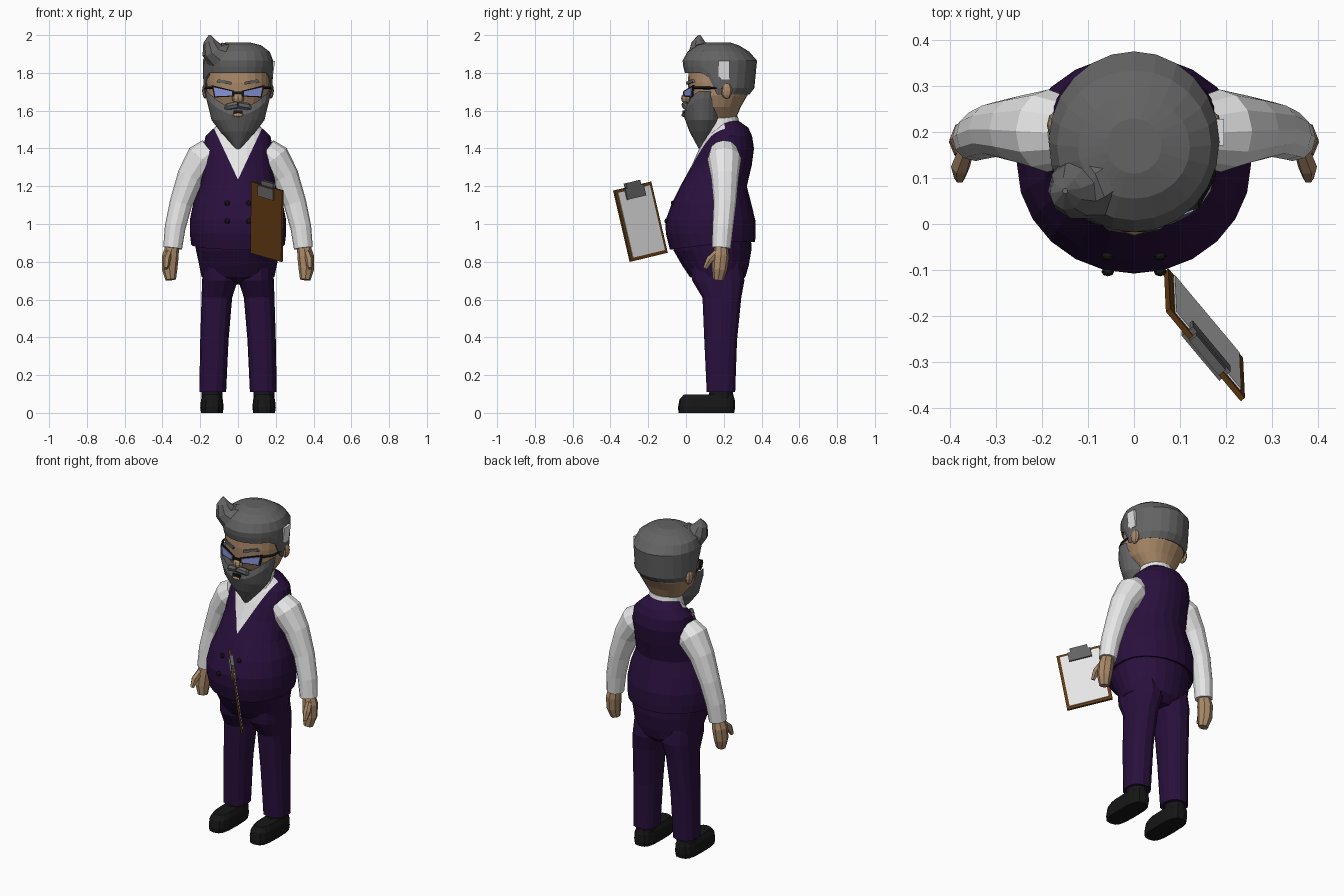
import bpy, bmesh, math
from mathutils import Vector, Matrix

if "Cube" in bpy.data.objects:
    bpy.data.objects.remove(bpy.data.objects["Cube"])


def mat(name, *rgb):
    m = bpy.data.materials.new(name)
    m.diffuse_color = (*rgb, 1)
    m.use_nodes = True
    m.node_tree.nodes["Principled BSDF"].inputs["Base Color"].default_value = m.diffuse_color
    return m


PURPLE = mat("dark purple cloth", .022, .005, .046)
WHITE = mat("white", .80, .80, .80)
SKIN = mat("tan skin", .40, .25, .14)
GREY = mat("grey hair", .125, .125, .125)
BLACK = mat("black", .008, .008, .008)
BROWN = mat("brown board", .12, .042, .006)
LENS = mat("blue lens", .25, .30, .68)


def finish(name, bm, *mats):
    bmesh.ops.recalc_face_normals(bm, faces=bm.faces)
    me = bpy.data.meshes.new(name)
    bm.to_mesh(me)
    bm.free()
    for m in mats:
        me.materials.append(m)
    ob = bpy.data.objects.new(name, me)
    bpy.context.collection.objects.link(ob)
    return ob


def skin_rings(bm, rings, caps=(True, True)):
    rows = [[bm.verts.new(p) for p in r] for r in rings]
    n = len(rows[0])
    for a, b in zip(rows, rows[1:]):
        for i in range(n):
            bm.faces.new((a[i], a[(i + 1) % n], b[(i + 1) % n], b[i]))
    for cap, row in zip(caps, (rows[0], rows[-1])):
        if cap:
            bm.faces.new(row)


def loft(rings, n=20, cx=0, power=2, caps=(True, True)):
    """Stack of rings: (z or z(x, y), half width, front y, back y[, x centre])."""
    bm = bmesh.new()
    out = []
    for z, hx, yf, yb, *c in rings:
        x0 = c[0] if c else cx
        row = []
        for i in range(n):
            a = 2 * math.pi * i / n
            s, t = math.cos(a), math.sin(a)
            x = x0 + hx * math.copysign(abs(s) ** (2 / power), s)
            y = (yf + yb) / 2 + (yb - yf) / 2 * math.copysign(abs(t) ** (2 / power), t)
            row.append((x, y, z(x, y) if callable(z) else z))
        out.append(row)
    skin_rings(bm, out, caps)
    return bm


def tube(path, n=10):
    """Round tube through (x, y, z, radius) stations."""
    bm = bmesh.new()
    pts = [Vector(p[:3]) for p in path]
    out = []
    for i, p in enumerate(pts):
        d = (pts[min(i + 1, len(pts) - 1)] - pts[max(i - 1, 0)]).normalized()
        u = d.cross(Vector((0, 1, 0.01))).normalized()
        v = d.cross(u)
        out.append([p + path[i][3] * (u * math.cos(2 * math.pi * k / n) + v * math.sin(2 * math.pi * k / n))
                    for k in range(n)])
    skin_rings(bm, out)
    return bm


def box(size, matrix):
    bm = bmesh.new()
    bmesh.ops.create_cube(bm, size=1, matrix=matrix @ Matrix.Diagonal((*size, 1)))
    return bm


def ball(loc, size, u=12, v=8):
    bm = bmesh.new()
    bmesh.ops.create_uvsphere(bm, u_segments=u, v_segments=v, radius=1,
                              matrix=Matrix.Translation(loc) @ Matrix.Diagonal((*size, 1)))
    return bm


def plate(pts, depth):
    bm = bmesh.new()
    skin_rings(bm, [pts, [(x, y + depth, z) for x, y, z in pts]])
    return bm


# Vest with a V opening cut in and painted as shirt
def hem(x, y):
    return .905 - .04 * max(0, (.25 - y) / .33)


vest = loft([(lambda x, y: hem(x, y) + .01, .22, -.055, .34), (hem, .248, -.085, .366),
             (.95, .255, -.107, .368), (1.02, .255, -.108, .367), (1.11, .237, -.075, .345),
             (1.2, .2, -.03, .322), (1.31, .185, .03, .348), (1.4, .185, .07, .36),
             (1.465, .172, .105, .35), (1.51, .125, .135, .33), (1.545, .085, .15, .28)], n=24)
for s in (-1, 1):
    bmesh.ops.bisect_plane(vest, geom=vest.verts[:] + vest.edges[:] + vest.faces[:],
                           plane_co=(0, 0, 1.235), plane_no=(s, 0, -.47))
for f in vest.faces:
    c = f.calc_center_median()
    if c.y < .2 and abs(c.x) < .47 * (c.z - 1.235):
        f.material_index = 1
finish("vest", vest, PURPLE, WHITE)
finish("shirt_collar", loft([(1.44, .115, .09, .28), (1.52, .1, .1, .285), (1.57, .095, .1, .275)]), WHITE)
for x in (-.057, .057):
    for z, y in ((1.11, -.07), (1.015, -.104)):
        finish("vest_button", ball((x, y, z), (.014, .01, .014), 8, 6), BLACK)

# Trousers
finish("trouser_hips", loft([(.93, .235, -.08, .345), (.86, .222, -.066, .346), (.78, .205, -.02, .332),
                             (.72, .193, .02, .315), (.68, .11, .12, .27)], n=24), PURPLE)
for s in (-1, 1):
    finish("trouser_leg", loft([(.79, .085, .02, .30, s * .098), (.70, .094, .03, .312, s * .096),
                                (.61, .081, .085, .295, s * .112), (.386, .075, .095, .272, s * .125),
                                (.11, .071, .108, .262, s * .134)], n=14, power=2.4), PURPLE)
    # Shoe: long rounded sole and upper, with an ankle part
    finish("shoe", loft([(0, .058, -.04, .255), (.03, .062, -.042, .26), (.07, .058, -.035, .258),
                         (.097, .045, -.012, .25)], n=16, cx=s * .138, power=3.2), BLACK)
    finish("shoe_ankle", loft([(.07, .055, .12, .25), (.13, .055, .125, .25)], n=12, cx=s * .137), BLACK)

    # Sleeve, hand and thumb
    finish("sleeve", tube([(s * .14, .2, 1.385, .075), (s * .188, .203, 1.345, .09),
                           (s * .25, .206, 1.25, .073), (s * .302, .206, 1.11, .06),
                           (s * .333, .195, .98, .055), (s * .346, .187, .872, .05)], 12), WHITE)
    finish("hand", tube([(s * .346, .187, .89, .034), (s * .358, .185, .83, .044),
                         (s * .362, .178, .76, .041), (s * .356, .17, .705, .028)], 8), SKIN)
    finish("thumb", tube([(s * .365, .165, .85, .018), (s * .378, .125, .81, .021),
                          (s * .38, .1, .765, .012)], 6), SKIN)

# Head with neck, ears and nose
finish("head", loft([(1.48, .085, .11, .25), (1.56, .095, .1, .265), (1.62, .142, .04, .29),
                     (1.68, .165, .015, .325), (1.75, .17, .01, .34), (1.83, .168, .015, .345)],
                    n=24, power=2.2), SKIN)
for s in (-1, 1):
    finish("ear", ball((s * .172, .215, 1.705), (.018, .03, .042), 8, 6), SKIN)
finish("nose", ball((0, .0, 1.665), (.032, .026, .028), 8, 6), SKIN)


# Hair cap: high hairline in front, stepping down behind the temples
def hairline(x, y):
    return 1.80 - .115 * min(1, max(0, (y - .11) / .05))


finish("hair", loft([(lambda x, y: hairline(x, y) + .01, .15, .04, .31), (hairline, .175, -.006, .335),
                     (lambda x, y: hairline(x, y) + .035, .183, -.015, .362),
                     (1.865, .186, -.018, .376), (1.912, .168, .008, .335),
                     (1.946, .122, .055, .28), (1.962, .06, .11, .23)],
                    n=24, caps=(False, True)), GREY)
finish("hair_quiff", tube([(-.03, .12, 1.875, .075), (-.105, .085, 1.885, .082), (-.135, .07, 1.92, .06),
                           (-.148, .066, 1.965, .036), (-.15, .072, 2.0, .006)], 9), GREY)


# Beard with a cheek line rising to the ears, moustache and mouth
def cheek(x, y):
    return 1.615 + .09 * min(1, abs(x) / .165) ** 2


finish("beard", loft([(lambda x, y: cheek(x, y) - .01, .13, .05, .17), (cheek, .173, -.004, .2),
                      (lambda x, y: cheek(x, y) - .04, .168, -.014, .2),
                      (1.55, .14, -.004, .19), (1.49, .095, .018, .165),
                      (1.43, .04, .05, .13), (1.385, .006, .075, .09)], n=24, caps=(False, True)), GREY)
for s in (-1, 1):
    finish("moustache", tube([(0, -.004, 1.63, .02), (s * .05, .004, 1.622, .02),
                              (s * .09, .03, 1.595, .008)], 7), GREY)
    finish("eyebrow", plate([(s * .035, .0, 1.738), (s * .115, .035, 1.75),
                             (s * .105, .03, 1.766), (s * .035, .0, 1.752)], .03), GREY)
    # Glasses: frame plate, lens and temple arm
    finish("glasses_frame", plate([(s * .02, -.012, 1.675), (s * .125, .03, 1.67),
                                   (s * .14, .036, 1.735), (s * .02, -.012, 1.705)], .008), BLACK)
    finish("glasses_lens", plate([(s * .032, -.011, 1.68), (s * .12, .024, 1.676),
                                  (s * .13, .028, 1.724), (s * .032, -.011, 1.702)], .004), LENS)
    finish("glasses_arm", tube([(s * .136, .04, 1.722), (s * .168, .1, 1.72), (s * .176, .2, 1.72)]
                               and [(s * .136, .04, 1.722, .007), (s * .17, .1, 1.72, .007),
                                    (s * .176, .2, 1.72, .006)], 4), BLACK)
finish("glasses_bridge", box((.05, .008, .012), Matrix.Translation((0, -.013, 1.695))), BLACK)
finish("mouth", box((.05, .012, .02), Matrix.Translation((0, -.012, 1.592))), BLACK)
finish("lower_lip", ball((0, -.012, 1.578), (.032, .012, .011), 8, 6), SKIN)

# White tag tucked into the hair beside the ear
finish("hair_tag", box((.018, .058, .1), Matrix.Translation((.18, .2, 1.815))
                       @ Matrix.Rotation(math.radians(8), 4, 'Y')), WHITE)

# Clipboard: axes are width, thickness towards the paper, and height
top_left, top_right, low_left = Vector((.072, -.185, 1.225)), Vector((.235, -.38, 1.178)), Vector((.07, -.10, .847))
u, v = (top_right - top_left), (top_left - low_left)
w, h = u.length, v.length
u.normalize()
n = v.cross(u).normalized()
v = u.cross(n) if u.cross(n).dot(v) > 0 else n.cross(u)
frame = Matrix((u, n, v)).transposed().to_4x4()
frame.translation = low_left + u * w / 2 + v * h / 2
finish("clipboard", box((w, .012, h), frame), BROWN)
finish("paper", box((w - .035, .006, h - .035), frame @ Matrix.Translation((0, .007, 0))), WHITE)
finish("clip_base", box((.13, .032, .06), frame @ Matrix.Translation((0, .002, h / 2 - .035))), GREY)
finish("clip_lever", box((.1, .02, .045), frame @ Matrix.Translation((0, .006, h / 2)) ), GREY)
